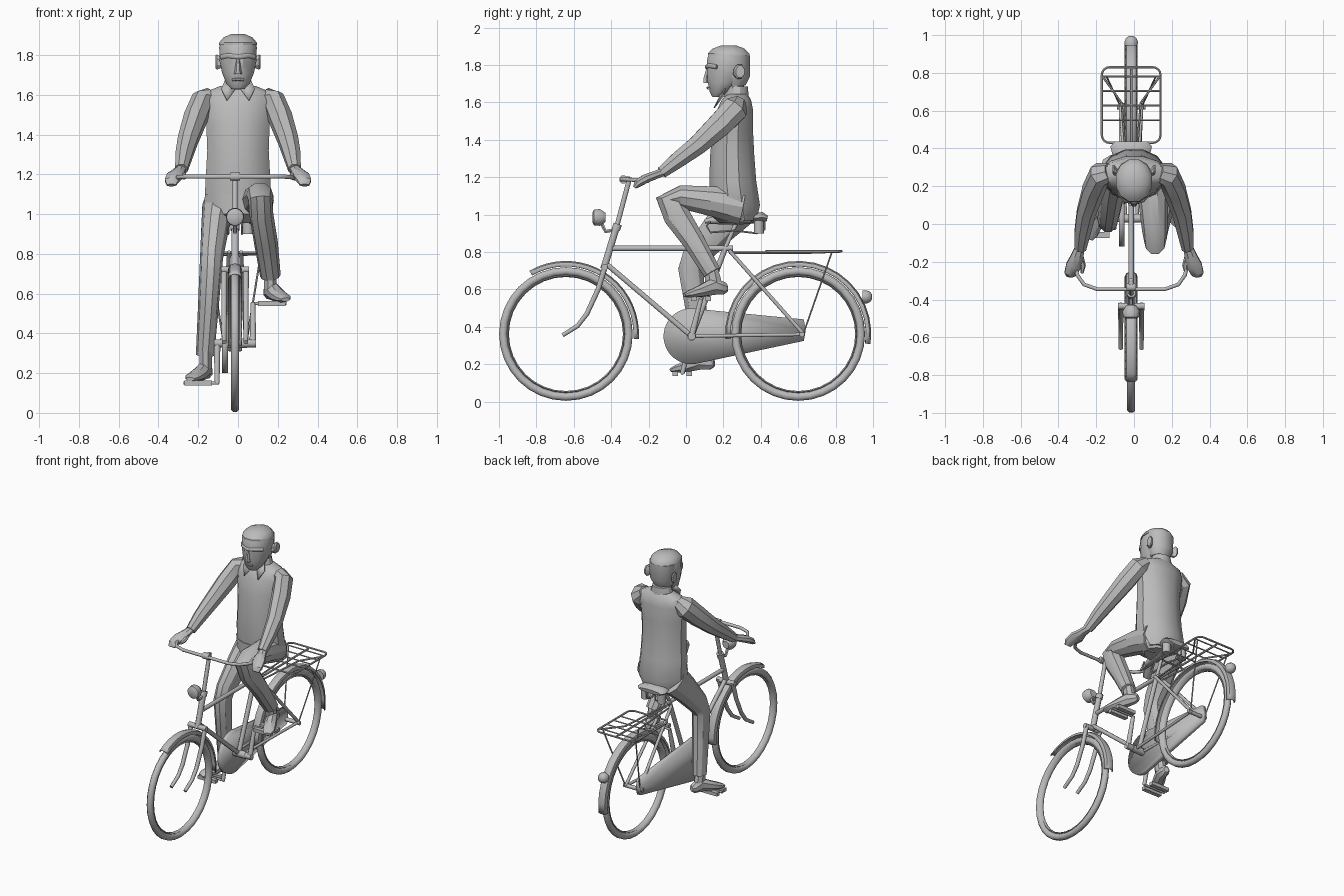
import bpy, bmesh
from math import sin, cos, pi, radians
from mathutils import Vector

cube = bpy.data.objects.get("Cube")
if cube:
    bpy.data.objects.remove(cube, do_unlink=True)

grey = bpy.data.materials.new("plain_grey")
grey.use_nodes = True
grey.diffuse_color = (.5, .5, .5, 1)
grey.node_tree.nodes["Principled BSDF"].inputs["Base Color"].default_value = (.5, .5, .5, 1)

BX = -.015            # centre plane of the bicycle
X, Y, Z = Vector((1, 0, 0)), Vector((0, 1, 0)), Vector((0, 0, 1))
SIDES = ((1, "left"), (-1, "right"))


def finish(name, bm, angle=50, thick=0):
    """Turn a bmesh into a shaded object, optionally thickened."""
    bmesh.ops.recalc_face_normals(bm, faces=bm.faces)
    mesh = bpy.data.meshes.new(name)
    bm.to_mesh(mesh)
    bm.free()
    mesh.materials.append(grey)
    ob = bpy.data.objects.new(name, mesh)
    bpy.context.collection.objects.link(ob)
    if thick:
        mod = ob.modifiers.new("thickness", 'SOLIDIFY')
        mod.thickness = thick
        mod.offset = 0
    bpy.ops.object.select_all(action='DESELECT')
    ob.select_set(True)
    bpy.context.view_layer.objects.active = ob
    bpy.ops.object.shade_smooth_by_angle(angle=radians(angle))
    return ob


def tube(name, path, radii, sides=8, closed=False, ref=None, axis=None, angle=50):
    """Sweep an ellipse along a path; radii is one number, or one (depth, width) per point."""
    pts = [Vector(p) for p in path]
    n = len(pts)
    if not isinstance(radii, (list, tuple)):
        radii = [(radii, radii)] * n
    elif not isinstance(radii[0], (list, tuple)):
        radii = [(r, r) for r in radii]
    if ref is None:
        span = [max(p[i] for p in pts) - min(p[i] for p in pts) for i in range(3)]
        ref = Z if span[0] > max(span[1:]) else X
    bm = bmesh.new()
    rings = []
    for i, p in enumerate(pts):
        if axis:
            d = axis
        elif closed:
            d = pts[(i + 1) % n] - pts[i - 1]
        else:
            d = pts[min(i + 1, n - 1)] - pts[max(i - 1, 0)]
        u = d.cross(ref).normalized()
        v = u.cross(d).normalized()
        a, b = radii[i]
        turn = [2 * pi * (k + .5) / sides for k in range(sides)]
        rings.append([bm.verts.new(p + u * a * cos(t) + v * b * sin(t)) for t in turn])
    for i in range(n if closed else n - 1):
        r, s = rings[i], rings[(i + 1) % n]
        for k in range(sides):
            m = (k + 1) % sides
            bm.faces.new((r[k], r[m], s[m], s[k]))
    if not closed:
        bm.faces.new(rings[0])
        bm.faces.new(rings[-1])
    return finish(name, bm, angle)


def stack(name, rows, x=0, sides=12, angle=32):
    """Loft horizontal ellipses given as (z, y, depth, width)."""
    return tube(name, [(x, r[1], r[0]) for r in rows], [(r[2], r[3]) for r in rows],
                sides, ref=X, axis=Z, angle=angle)


def plate(name, pts, thick=.006):
    bm = bmesh.new()
    bm.faces.new([bm.verts.new(p) for p in pts])
    return finish(name, bm, 30, thick)


def box(name, centre, size):
    bm = bmesh.new()
    bmesh.ops.create_cube(bm, size=1)
    for v in bm.verts:
        v.co = Vector(centre) + Vector(a * b for a, b in zip(v.co, size))
    return finish(name, bm, 30)


def bike(pts, dx=0):
    """Points in the side plane, given as (y, z), moved to the bicycle's centre plane."""
    return [(BX + dx, y, z) for y, z in pts]


def arc(y, z, r, a0, a1, n):
    return [(y + r * cos(radians(a0 + (a1 - a0) * i / n)),
             z + r * sin(radians(a0 + (a1 - a0) * i / n))) for i in range(n + 1)]


# Wheels and mudguards
def wheel(name, y, z, a0, a1):
    tube(name + "_tyre", bike(arc(y, z, .336, 0, 360, 32)[:-1]), .023, 8, True)
    tube(name + "_rim", bike(arc(y, z, .311, 0, 360, 32)[:-1]), [(.007, .014)] * 32, 6, True)
    profile = ((-.032, .362), (-.024, .381), (0, .388), (.024, .381), (.032, .362))
    bm = bmesh.new()
    rows = [[bm.verts.new(p) for p in bike(arc(y, z, r, a0, a1, 18), dx)] for dx, r in profile]
    for r, s in zip(rows, rows[1:]):
        for i in range(18):
            bm.faces.new((r[i], r[i + 1], s[i + 1], s[i]))
    finish(name + "_mudguard", bm, 50, .005)


wheel("front_wheel", -.642, .362, 120, -4)
wheel("rear_wheel", .6, .362, 184, -8)

# Frame
CRANK = (.03, .35)
tube("top_tube", bike([(-.4, .82), (.25, .82)]), .015)
tube("down_tube", bike([(-.43, .74), CRANK]), .015)
tube("seat_tube", bike([CRANK, (.21, .82)]), .016)
tube("seat_post", bike([(.2, .8), (.275, .97)]), .012)
tube("head_tube", bike([(-.44, .71), (-.37, .94)]), .02)
tube("stem", bike([(-.38, .9), (-.3, 1.2)]), .014)
tube("stem_collar", bike([(-.375, .92), (-.365, .95)]), .025)
tube("bottom_bracket", [(BX - .06, *CRANK), (BX + .06, *CRANK)], .025)
tube("rear_axle", [(BX - .075, .62, .36), (BX + .075, .62, .36)], .014)
tube("fork_crown", [(BX - .07, -.435, .72), (BX + .07, -.435, .72)], .018)
for s, side in SIDES:
    tube(side + "_fork_leg", bike([(-.43, .73), (-.47, .6), (-.53, .47), (-.58, .405), (-.66, .355)], s * .055),
         [.016, .015, .014, .013, .012])
    tube(side + "_seat_stay", [(BX + s * .03, .23, .81), (BX + s * .055, .63, .36)], .011)
    tube(side + "_chain_stay", [(BX + s * .03, *CRANK), (BX + s * .055, .63, .36)], .01)
    tube(side + "_rack_strut", [(BX + s * .13, .78, .8), (BX + s * .06, .63, .37)], .005, 6)
    tube(side + "_rack_brace", [(BX + s * .15, .78, .8), (BX + s * .05, .64, .795), (BX + s * .02, .23, .795)], .006, 6)

# Handlebar
half = [(.3, -.2, 1.18), (.285, -.27, 1.185), (.25, -.32, 1.188), (.18, -.345, 1.188)]
tube("handlebar", [(BX - x, y, z) for x, y, z in half] + [(BX + x, y, z) for x, y, z in half[::-1]], .011, ref=Z)
tube("handlebar_clamp", [(BX - .025, -.335, 1.188), (BX + .025, -.335, 1.188)], .022)
tube("clamp_arm", bike([(-.345, 1.19), (-.3, 1.19)]), .016)

# Lamps
tube("headlamp", bike([(-.5, .985), (-.492, .985), (-.46, .985), (-.43, .985)]), [.028, .043, .046, .025], 14)
tube("headlamp_bracket", bike([(-.45, .95), (-.43, .91), (-.375, .92)]), .011, 6)
tube("rear_lamp", bike([(.945, .56), (.965, .56), (.985, .56), (.995, .56)]), [.035, .037, .028, .012], 12)

# Luggage rack
corners = ((.115, .79, 0), (-.115, .79, 90), (-.115, .47, 180), (.115, .47, 270))
loop = [(BX + x, y, .805) for cx, cy, a in corners for x, y in arc(cx, cy, .04, a, a + 90, 4)]
tube("rack_outline", loop, .007, 6, True, ref=Z)
for i in range(4):
    y = .55 + i * .077
    tube("rack_bar", [(BX - .155, y, .805), (BX + .155, y, .805)], .005, 6)
tube("rack_spine", bike([(.24, .8), (.82, .8)]), .007, 6)

# Chain guard, cranks and pedals
guard = [(BX - .05, y, z) for y, z in arc(*CRANK, .15, 75, 275, 18) + [(.63, .325), (.64, .38), (.63, .44)]]
plate("chain_guard", guard, .03)
for s, side in SIDES:
    y, z = CRANK[0] + s * .05, CRANK[1] + s * .2
    tube(side + "_crank", bike([CRANK, (y, z)], s * .09), [.018, .013])
    tube(side + "_crank_axle", [(BX + s * .05, *CRANK), (BX + s * .105, *CRANK)], .022)
    tube(side + "_pedal_axle", [(BX + s * .08, y, z), (BX + s * .26, y, z)], .008)
    for dy in (-.038, .038):
        box(side + "_pedal_block", (BX + s * .185, y + dy, z), (.14, .03, .024))

# Saddle
tube("saddle", bike([(.1, .965), (.15, .97), (.27, .97), (.35, .98), (.41, .985), (.435, .98)]),
     [(.012, .015), (.022, .025), (.025, .045), (.03, .095), (.03, .11), (.015, .09)], 10)
for s, side in SIDES:
    rail = [(.13, .965), (.11, .94), (.13, .905), (.26, .915), (.38, .9), (.42, .92), (.42, .96)]
    tube(side + "_saddle_rail", bike(rail, s * .035), .006, 6)
    tube(side + "_saddle_spring", [(BX + s * .065, .39, .9), (BX + s * .065, .39, .97)], .028, 10)

# Torso
stack("shirt", [(.97, .29, .09, .13), (1.05, .265, .135, .175), (1.18, .25, .13, .168), (1.32, .247, .122, .16),
                (1.45, .25, .112, .165), (1.56, .262, .1, .18), (1.615, .27, .08, .165), (1.645, .275, .055, .09)])
stack("pelvis", [(.955, .27, .09, .12), (1.0, .25, .13, .165), (1.1, .25, .13, .172)])
stack("neck", [(1.6, .262, .055, .06), (1.72, .25, .062, .058)])
stack("collar", [(1.63, .272, .065, .08), (1.685, .275, .058, .064)])
for s, side in SIDES:
    plate(side + "_collar_flap", [(s * .008, .2, 1.635), (s * .065, .21, 1.675),
                                  (s * .085, .18, 1.63), (s * .055, .15, 1.57)])

# Head
stack("head", [(1.63, .165, .025, .035), (1.655, .18, .055, .06), (1.71, .21, .097, .083), (1.77, .222, .114, .096),
               (1.84, .224, .114, .098), (1.88, .226, .092, .08), (1.9, .226, .045, .04)])
stack("hair", [(1.85, .229, .116, .1), (1.862, .228, .114, .098), (1.888, .228, .088, .076), (1.905, .228, .04, .036)])
stack("back_hair", [(1.69, .262, .058, .065), (1.74, .26, .085, .09), (1.85, .258, .087, .096)])
stack("nose", [(1.705, .112, .022, .02), (1.725, .108, .018, .016), (1.785, .118, .01, .009)], sides=6)
tube("brow", [(-.085, .165, 1.79), (-.05, .122, 1.797), (0, .108, 1.79), (.05, .122, 1.797), (.085, .165, 1.79)],
     [(.008, .012)] * 5, 6, ref=Z)
tube("mouth", [(-.03, .122, 1.675), (0, .115, 1.678), (.03, .122, 1.675)], .007, 6)
for s, side in SIDES:
    tube(side + "_ear", [(s * .085, .27, 1.76), (s * .105, .285, 1.765), (s * .114, .29, 1.765)],
         [(.028, .02), (.042, .03), (.035, .024)], 8, ref=Y, axis=X, angle=30)

# Arms and hands
for s, side in SIDES:
    tube(side + "_sleeve", [(s * .13, .275, 1.59), (s * .18, .262, 1.565), (s * .215, .18, 1.48), (s * .253, .06, 1.37),
                            (s * .272, -.04, 1.295), (s * .285, -.13, 1.225)],
         [(.05, .05), (.075, .06), (.07, .062), (.056, .054), (.047, .046), (.034, .034)], 8, ref=X, angle=32)
    tube(side + "_hand", [(s * .285, -.12, 1.228), (s * .3, -.17, 1.21), (s * .32, -.22, 1.19),
                          (s * .335, -.26, 1.165), (s * .335, -.275, 1.145)],
         [(.024, .027), (.024, .035), (.026, .043), (.022, .036), (.01, .025)], 8, ref=X, angle=32)
    tube(side + "_thumb", [(s * .285, -.17, 1.2), (s * .27, -.22, 1.19), (s * .275, -.26, 1.18)],
         [.017, .015, .008], 6, ref=X, angle=32)

# Legs
left = [(.09, .3, 1.04), (.1, .15, 1.07), (.11, -.03, 1.095), (.112, -.085, 1.075), (.118, -.05, .995),
        (.14, .04, .86), (.163, .14, .69)]
tube("left_trouser_leg", left,
     [(.1, .085), (.085, .08), (.065, .068), (.08, .06), (.075, .06), (.062, .06), (.05, .052)], 10, ref=X, angle=32)
right = [(-.095, .29, 1.04), (-.115, .18, .93), (-.133, .05, .78), (-.138, .025, .71), (-.15, .05, .52), (-.166, .085, .29)]
tube("right_trouser_leg", right,
     [(.11, .085), (.095, .07), (.075, .058), (.07, .056), (.06, .052), (.05, .046)], 10, ref=X, angle=32)

# Shoes
for s, side in SIDES:
    dy, dz = (0, 0) if s > 0 else (-.07, -.4)
    shoe = [(.15, .22, .605), (.155, .205, .605), (.167, .15, .618), (.2, .08, .592), (.23, .02, .576), (.24, -.01, .57)]
    tube(side + "_shoe", [(s * x, y + dy, z + dz) for x, y, z in shoe],
         [(.02, .018), (.035, .03), (.05, .037), (.034, .042), (.021, .04), (.01, .024)], 8, ref=X, angle=32)
    stack(side + "_ankle", [(.62 + dz, .15 + dy, .05, .034), (.71 + dz, .135 + dy, .04, .034)], s * .163, 8)
